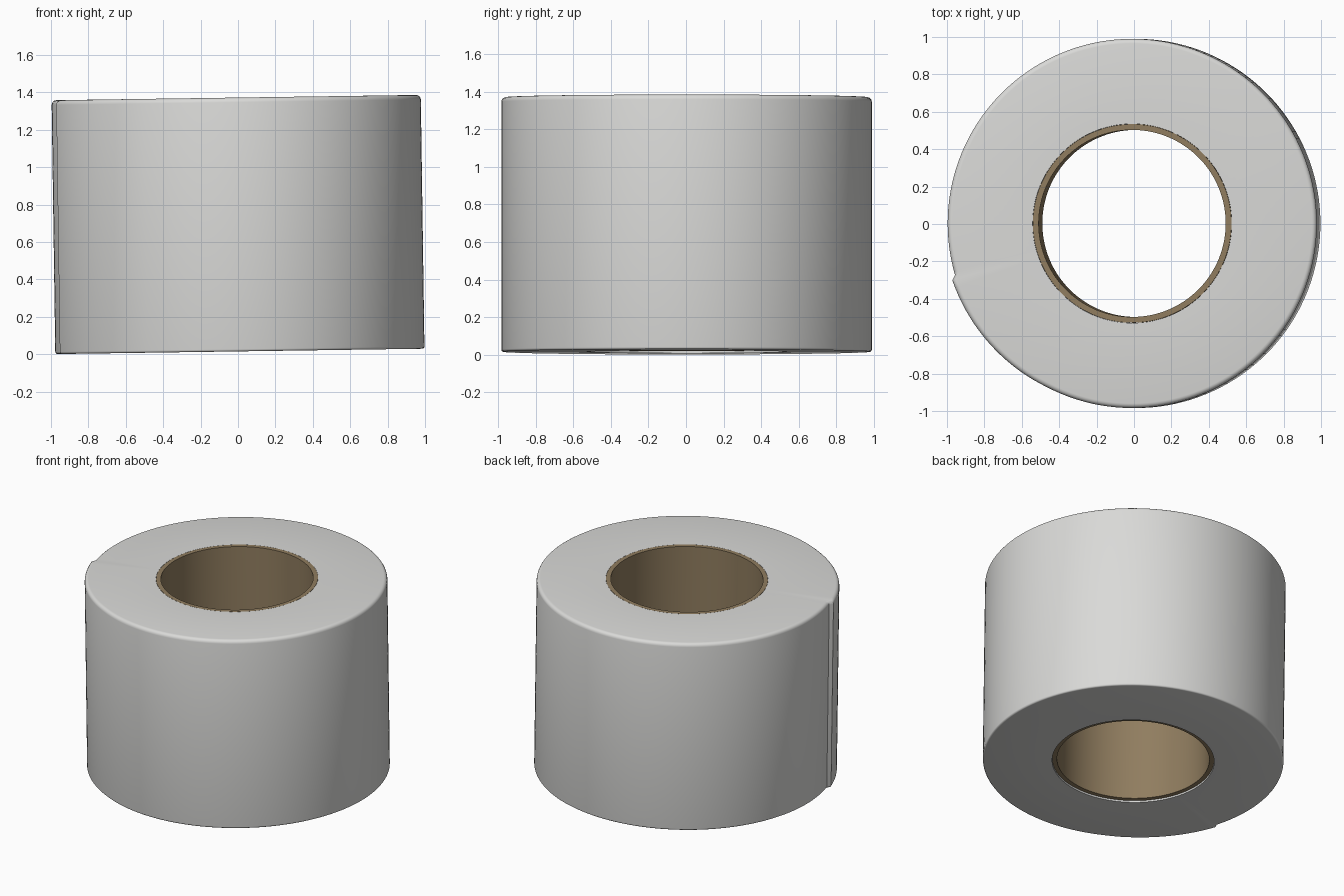
import bpy, bmesh, math
from mathutils import Matrix

if "Cube" in bpy.data.objects:
    bpy.data.objects.remove(bpy.data.objects["Cube"], do_unlink=True)

SEGMENTS = 144
HEIGHT = 1.357
LIP_ANGLE = math.radians(197.5)


def make_material(name, rgb):
    mat = bpy.data.materials.new(name)
    mat.use_nodes = True
    color = (*rgb, 1)
    mat.diffuse_color = color
    mat.node_tree.nodes["Principled BSDF"].inputs["Base Color"].default_value = color
    return mat


def paper_offset(angle):
    """Loose end of the sheet: a small step that fades into the roll."""
    past = (angle - LIP_ANGLE) % (2 * math.pi)
    return 0.022 * max(0, 1 - past / math.radians(45))


def ring_body(name, profile, angles, mat, offset=None, rim=0.8):
    """Sweep a closed (radius, z) profile round the axis."""
    bm = bmesh.new()
    sections = []
    for a in angles:
        section = []
        for r, z in profile:
            if offset and r > rim:
                r += offset(a)
            section.append(bm.verts.new((r * math.cos(a), r * math.sin(a), z)))
        sections.append(section)
    n = len(profile)
    for i, section in enumerate(sections):
        following = sections[(i + 1) % len(sections)]
        for j in range(n):
            k = (j + 1) % n
            bm.faces.new((section[j], following[j], following[k], section[k]))
    bmesh.ops.recalc_face_normals(bm, faces=bm.faces)
    # The roll leans very slightly
    lean = Matrix.Translation((0.01, 0.003, 0.015)) @ Matrix.Rotation(-0.0145, 4, "Y")
    bm.transform(lean)
    mesh = bpy.data.meshes.new(name)
    bm.to_mesh(mesh)
    bm.free()
    mesh.materials.append(mat)
    obj = bpy.data.objects.new(name, mesh)
    bpy.context.collection.objects.link(obj)
    bpy.ops.object.select_all(action="DESELECT")
    obj.select_set(True)
    bpy.context.view_layer.objects.active = obj
    bpy.ops.object.shade_smooth_by_angle(angle=math.radians(35))
    return obj


def rounded_corner(radius, z, size, start):
    """Quarter-circle of profile points; start is the first direction."""
    return [(radius - size + size * math.cos(start + t * math.pi / 8),
             z + size * math.sin(start + t * math.pi / 8)) for t in range(5)]


paper = make_material("white paper", (0.70, 0.70, 0.685))
card = make_material("brown cardboard", (0.28, 0.205, 0.115))

even = [2 * math.pi * i / SEGMENTS for i in range(SEGMENTS)]
# Extra sections give the sheet end a crisp step
step = [LIP_ANGLE - math.radians(1.3), LIP_ANGLE]
paper_angles = sorted([a for a in even if not step[0] - 0.01 < a < step[1] + 0.01] + step)

# Paper winding with softly rounded rims
OUTER = 0.987
top_r, bottom_r = 0.025, 0.012
paper_profile = [(0.532, 0.0)]
paper_profile += rounded_corner(OUTER, bottom_r, bottom_r, -math.pi / 2)
paper_profile += rounded_corner(OUTER, HEIGHT - top_r, top_r, 0)
paper_profile += [(0.532, HEIGHT)]
ring_body("paper_roll", paper_profile, paper_angles, paper, paper_offset)

# Cardboard tube, a little short of the paper at the bottom
tube_profile = [(0.5, 0.012), (0.531, 0.012), (0.531, HEIGHT), (0.5, HEIGHT)]
ring_body("cardboard_core", tube_profile, even, card)
